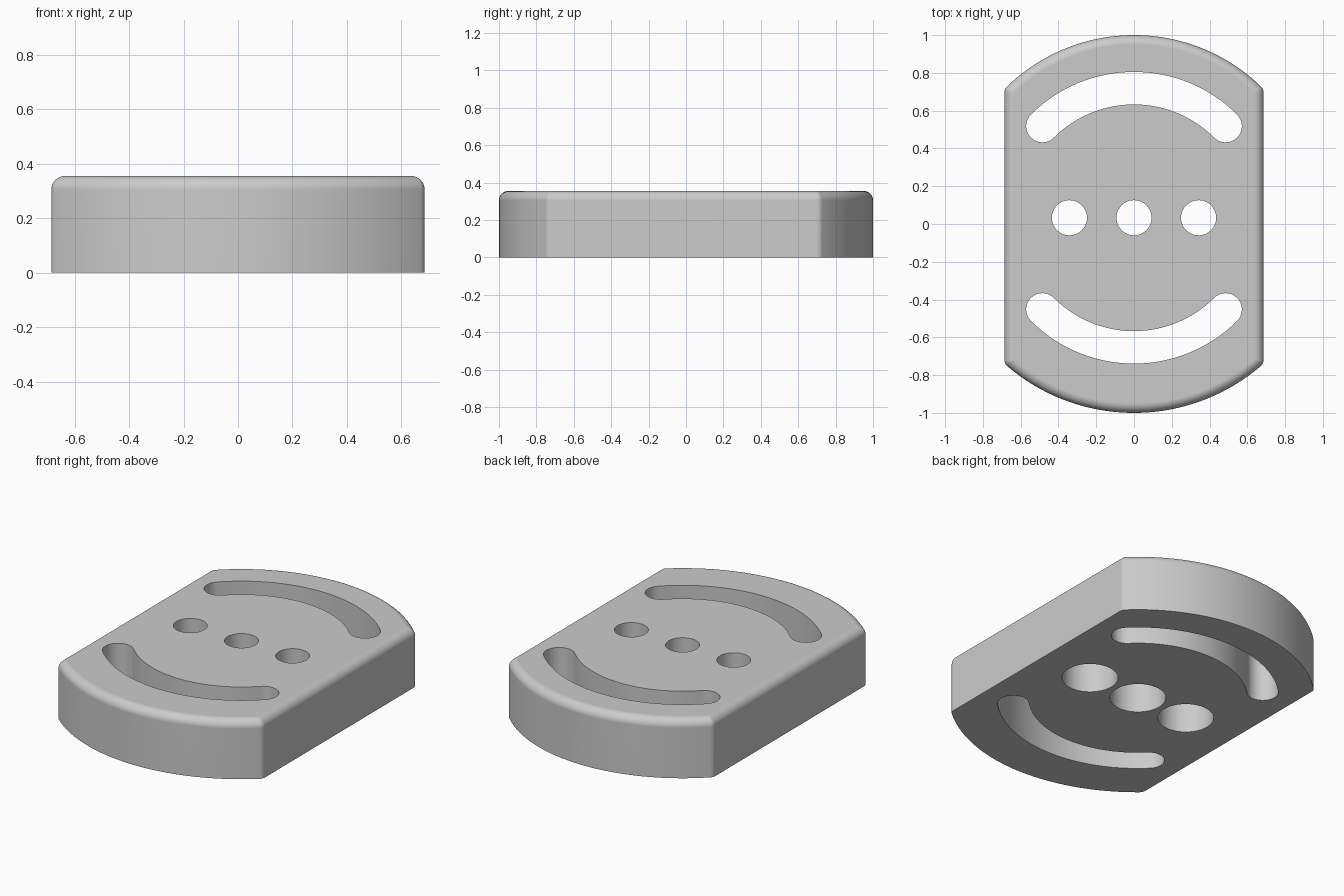
import bpy, bmesh
from math import sin, cos, pi, atan2, sqrt, radians

cube = bpy.data.objects.get("Cube")
if cube:
    bpy.data.objects.remove(cube)

HALF_W, HEIGHT, CY = 0.685, 0.355, 0.033   # CY: shared centre of arcs, slots and holes
R_BACK, R_FRONT = 0.967, 1.033
ROUND, CORNER = 0.05, 0.04


def arc(cx, cy, r, a0, a1, n):
    return [(cx + r * cos(a0 + (a1 - a0) * i / n), cy + r * sin(a0 + (a1 - a0) * i / n))
            for i in range(n + 1)]


def circle(cx, cy, r, n=48):
    return arc(cx, cy, r, 0, 2 * pi, n)[:-1]


def outline(inset):
    """Two arcs joined by straight sides, with small rounded corners."""
    r = max(CORNER - inset, 0.002)
    w = HALF_W - inset

    def half(radius):
        big = radius - inset
        cx = w - r
        cy = sqrt((big - r) ** 2 - cx ** 2)
        a = atan2(cy, cx)
        right = arc(cx, cy, r, 0, a, 5)
        middle = arc(0, 0, big, a, pi - a, 48)[1:-1]
        left = [(-x, y) for x, y in reversed(right)]
        return right + middle + left

    back = [(x, CY + y) for x, y in half(R_BACK)]
    front = [(-x, CY - y) for x, y in half(R_FRONT)]
    return back + front


def slot(direction):
    """Curved slot with round ends, 90 degrees long."""
    mid, hw = 0.686, 0.086
    a0, a1 = direction - pi / 4, direction + pi / 4
    pts = arc(0, 0, mid + hw, a0, a1, 40)
    pts += arc(mid * cos(a1), mid * sin(a1), hw, a1, a1 + pi, 16)[1:-1]
    pts += arc(0, 0, mid - hw, a1, a0, 40)
    pts += arc(mid * cos(a0), mid * sin(a0), hw, a0 + pi, a0 + 2 * pi, 16)[1:-1]
    return [(x, y + CY) for x, y in pts]


def loft(bm, rings):
    """Closed solid through a stack of (points, z) rings."""
    loops = [[bm.verts.new((x, y, z)) for x, y in pts] for pts, z in rings]
    n = len(loops[0])
    for low, high in zip(loops, loops[1:]):
        for i in range(n):
            j = (i + 1) % n
            bm.faces.new((low[i], low[j], high[j], high[i]))
    bm.faces.new(reversed(loops[0]))
    bm.faces.new(loops[-1])


def make_object(name, bm):
    bmesh.ops.recalc_face_normals(bm, faces=bm.faces)
    mesh = bpy.data.meshes.new(name)
    bm.to_mesh(mesh)
    bm.free()
    obj = bpy.data.objects.new(name, mesh)
    bpy.context.collection.objects.link(obj)
    return obj


# Plate body with a rounded top edge
bm = bmesh.new()
rings = [(outline(0), 0)]
for i in range(9):
    a = i / 8 * pi / 2
    rings.append((outline(ROUND * (1 - cos(a))), HEIGHT - ROUND * (1 - sin(a))))
loft(bm, rings)
plate = make_object("slotted_plate", bm)

# Cutters: two curved slots and three holes, counterbored from below
bm = bmesh.new()
for direction in (pi / 2, -pi / 2):
    loft(bm, [(slot(direction), -0.1), (slot(direction), 0.5)])
for x in (-0.342, 0, 0.342):
    steps = ((0.153, -0.1), (0.153, 0.21), (0.093, 0.21), (0.093, 0.5))
    loft(bm, [(circle(x, CY, r), z) for r, z in steps])
cutter = make_object("opening_cutter", bm)
cutter.hide_render = True

# Cut the openings
bpy.ops.object.select_all(action='DESELECT')
plate.select_set(True)
bpy.context.view_layer.objects.active = plate
cut = plate.modifiers.new("openings", 'BOOLEAN')
cut.operation = 'DIFFERENCE'
cut.solver = 'EXACT'
cut.object = cutter
bpy.ops.object.modifier_apply(modifier=cut.name)
bpy.data.objects.remove(cutter)

# Grey finish
grey = bpy.data.materials.new("plain_grey")
grey.use_nodes = True
colour = (0.6, 0.6, 0.6, 1)
grey.diffuse_color = colour
grey.node_tree.nodes["Principled BSDF"].inputs["Base Color"].default_value = colour
plate.data.materials.clear()
plate.data.materials.append(grey)

# Smooth walls, flat top and bottom
bpy.ops.object.shade_smooth_by_angle(angle=radians(35))
weighted = plate.modifiers.new("flat_face_normals", 'WEIGHTED_NORMAL')
weighted.keep_sharp = True
